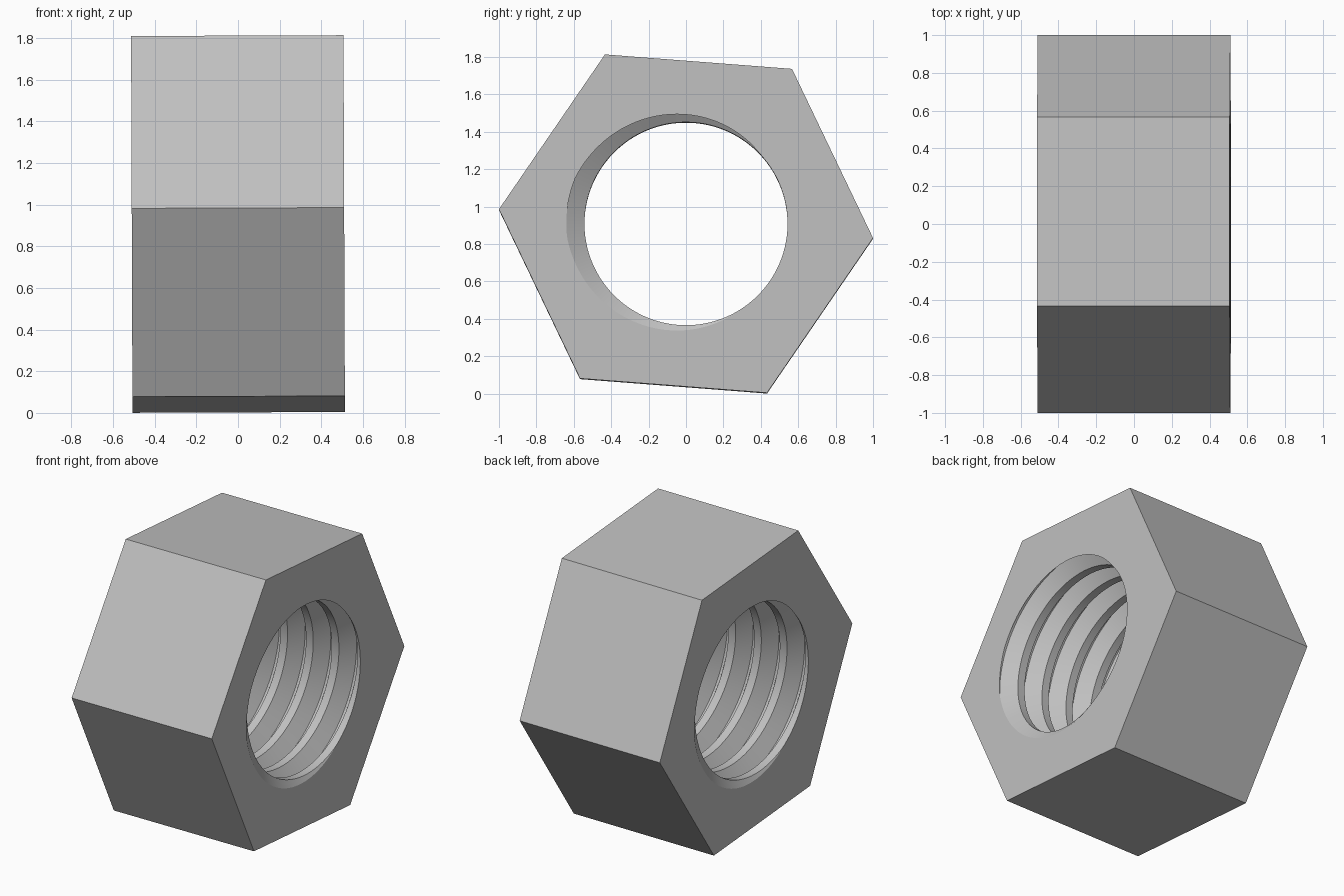
import bpy
import bmesh
from math import pi, tau, cos, sin, radians

cube = bpy.data.objects.get("Cube")
if cube:
    bpy.data.objects.remove(cube, do_unlink=True)

HALF = 0.51                     # half thickness along x
HEX_R = 1.003                   # corner radius of the hexagon
CREST_R, ROOT_R = 0.543, 0.64   # thread radii
PITCH = 0.187
FLAT, FLANK = 0.04, 0.36        # half widths of the groove floor and mouth, in pitches
START = radians(172)            # groove position on the +x face
TURN = radians(-4.4)            # hexagon rotation
STEPS = 120


def hex_radius(a):
    """Distance from the axis to the hexagon outline at angle a."""
    off = (a - TURN) % (pi / 3) - pi / 6
    return HEX_R * cos(pi / 6) / cos(off)


def groove_x(a):
    """Position of the groove centre at angle a."""
    return HALF + PITCH * (a - START) / tau


def thread_radius(x, a):
    """Trapezoid thread section wound as a right-hand helix."""
    u = (x - groove_x(a)) / PITCH
    d = abs(u - round(u))
    t = min(max((d - FLAT) / (FLANK - FLAT), 0), 1)
    return ROOT_R + (CREST_R - ROOT_R) * t


def section(a):
    """Closed radial section: threaded bore, end faces and outer flat."""
    pts = [(-HALF, hex_radius(a))]
    for k in range(-8, 4):
        for off in (-FLANK, -FLAT, FLAT, FLANK):
            x = groove_x(a) + PITCH * (k + off)
            x = min(max(x, -HALF), HALF)
            pts.append((x, thread_radius(x, a)))
    pts.append((HALF, hex_radius(a)))
    return [(x, r * cos(a), r * sin(a)) for x, r in pts]


# Sweep the section around the axis and weld the seam
bm = bmesh.new()
columns = [[bm.verts.new(p) for p in section(TURN + tau * i / STEPS)]
           for i in range(STEPS + 1)]
for c0, c1 in zip(columns, columns[1:]):
    n = len(c0)
    for j in range(n):
        k = (j + 1) % n
        bm.faces.new((c0[j], c0[k], c1[k], c1[j]))
bmesh.ops.remove_doubles(bm, verts=bm.verts, dist=0.00002)
bmesh.ops.recalc_face_normals(bm, faces=bm.faces)
mesh = bpy.data.meshes.new("hex_nut")
bm.to_mesh(mesh)
bm.free()

nut = bpy.data.objects.new("hex_nut", mesh)
bpy.context.collection.objects.link(nut)
nut.location.z = 0.907
nut.rotation_euler.y = -0.0038

# Plain grey metal
grey = (0.53, 0.53, 0.53, 1)
mat = bpy.data.materials.new("grey_metal")
mat.use_nodes = True
mat.diffuse_color = grey
mat.node_tree.nodes["Principled BSDF"].inputs["Base Color"].default_value = grey
mesh.materials.append(mat)

# Smooth thread, crisp edges
bpy.ops.object.select_all(action='DESELECT')
nut.select_set(True)
bpy.context.view_layer.objects.active = nut
bpy.ops.object.shade_smooth_by_angle(angle=radians(25))
